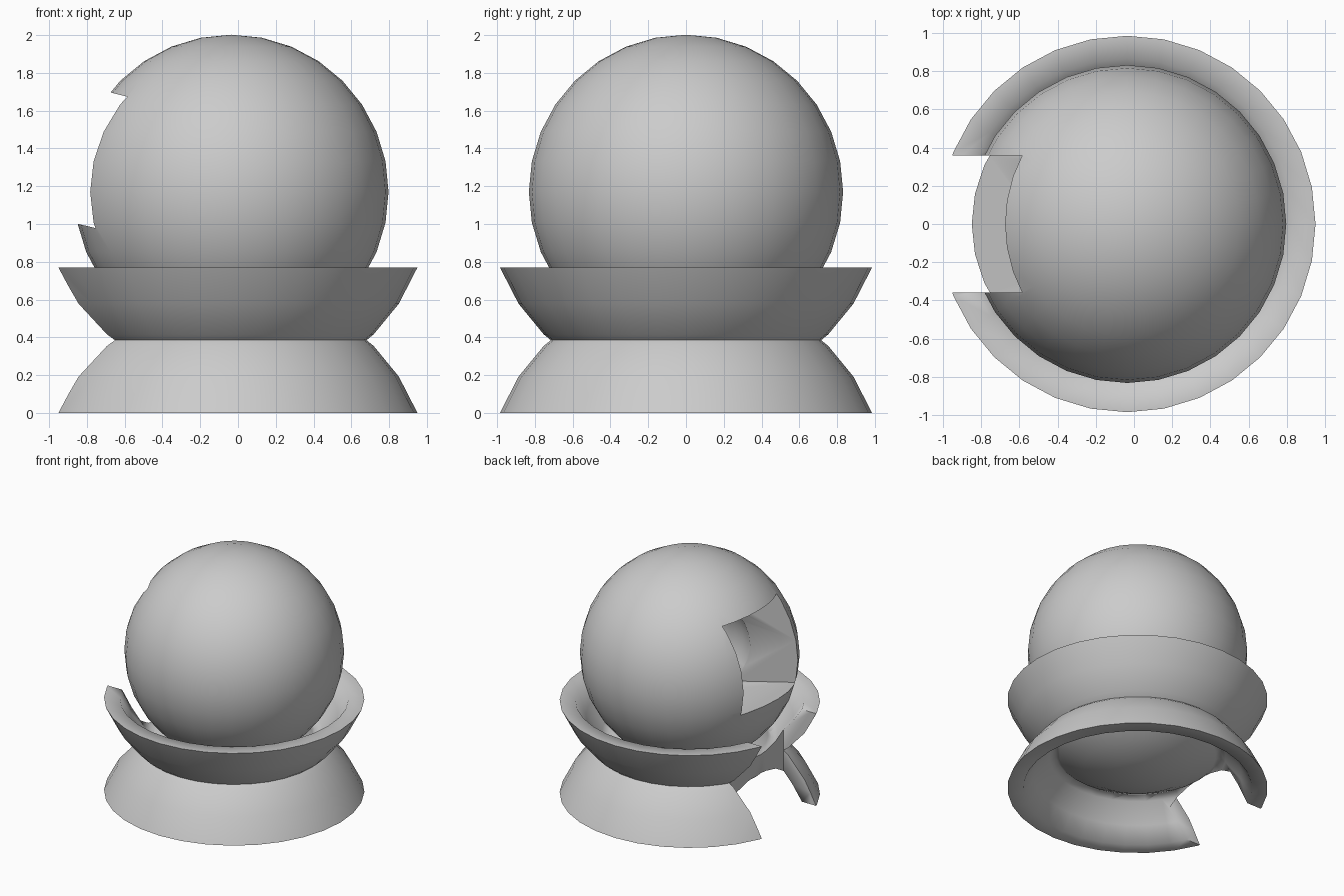
import bpy, bmesh, math
from mathutils import Matrix

if "Cube" in bpy.data.objects:
    bpy.data.objects.remove(bpy.data.objects["Cube"])

AX = -0.035          # x of the turning axis
CZ = 1.17            # ball centre height
HALF = 0.358         # half width of the notches
NECK = 0.385         # mirror height of the two stand bowls


def make(name, bm):
    me = bpy.data.meshes.new(name)
    bm.to_mesh(me)
    bm.free()
    ob = bpy.data.objects.new(name, me)
    bpy.context.collection.objects.link(ob)
    return ob


def box(name, size, matrix):
    bm = bmesh.new()
    bmesh.ops.create_cube(bm, size=1, matrix=matrix @ Matrix.Diagonal((*size, 1)))
    ob = make(name, bm)
    ob.hide_render = True
    return ob


def boolean(ob, other, operation):
    m = ob.modifiers.new("boolean", 'BOOLEAN')
    m.operation = operation
    m.solver = 'EXACT'
    m.object = other
    bpy.ops.object.select_all(action='DESELECT')
    ob.select_set(True)
    bpy.context.view_layer.objects.active = ob
    bpy.ops.object.modifier_apply(modifier=m.name)
    bpy.ops.object.shade_smooth_by_angle(angle=math.radians(82))
    bpy.data.objects.remove(other)


def bowl(name, flip):
    """Thick open bowl turned around the axis; flip mirrors it at the neck."""
    step = math.pi / 16
    arc = [step * k for k in range(7)]          # from the pole to the rim
    prof = [(1.066 * math.sin(a), CZ - 1.066 * math.cos(a)) for a in arc]
    prof[-1] = (0.985, 0.77)
    inner = [(0.945 * math.sin(a), CZ - 0.945 * math.cos(a)) for a in arc]
    inner[-1] = (0.865, 0.77)
    prof += inner[::-1]
    bm = bmesh.new()
    vs = [bm.verts.new((AX + r, 0, 2 * NECK - z if flip else z)) for r, z in prof]
    es = [bm.edges.new(p) for p in zip(vs, vs[1:])]
    bmesh.ops.spin(bm, geom=vs + es, cent=(AX, 0, 0), axis=(0, 0, 1),
                   angle=2 * math.pi, steps=32)
    bmesh.ops.remove_doubles(bm, verts=bm.verts, dist=1e-4)
    bmesh.ops.recalc_face_normals(bm, faces=bm.faces)
    return make(name, bm)


# Thick hollow ball
bm = bmesh.new()
place = Matrix.Translation((AX, 0, CZ))
bmesh.ops.create_uvsphere(bm, u_segments=32, v_segments=16, radius=0.832, matrix=place)
outer = set(bm.faces)
bmesh.ops.create_uvsphere(bm, u_segments=32, v_segments=16, radius=0.475, matrix=place)
bmesh.ops.reverse_faces(bm, faces=[f for f in bm.faces if f not in outer])
ball = make("ball", bm)

# Square window in the ball, tilted upward on the -x side
tilt = Matrix.Rotation(math.radians(13.8), 4, 'Y')
boolean(ball, box("window_cutter", (1.1, 2 * HALF, 2 * HALF),
                  place @ tilt @ Matrix.Translation((-0.65, 0, 0))), 'DIFFERENCE')

# Stand: an upright bowl joined with its upside-down mirror copy
stand = bowl("stand", False)
boolean(stand, bowl("foot", True), 'UNION')

# Straight notch through the side of the stand
boolean(stand, box("stand_cutter", (1, 2 * HALF, 2),
                   Matrix.Translation((-1.15, 0, 0.5))), 'DIFFERENCE')
